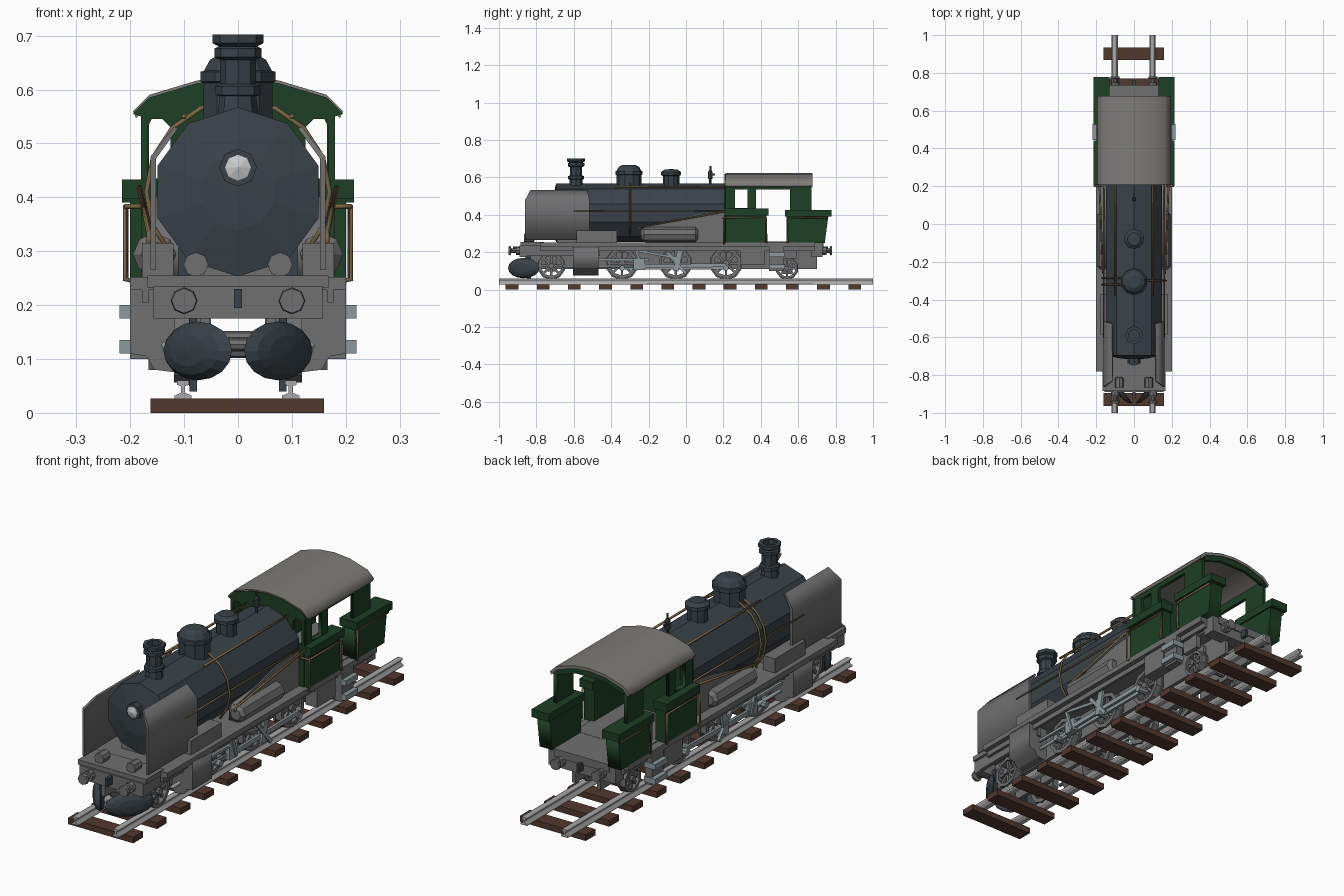
import bpy, bmesh
from math import sin, cos, pi, radians, atan2, hypot
from mathutils import Matrix, Vector

if "Cube" in bpy.data.objects:
    bpy.data.objects.remove(bpy.data.objects["Cube"])

def mat(name, c):
    m = bpy.data.materials.new(name)
    m.diffuse_color = (*c, 1)
    m.use_nodes = True
    m.node_tree.nodes["Principled BSDF"].inputs["Base Color"].default_value = m.diffuse_color
    return m

DARK = mat("dark_iron", (.042, .055, .065))
GREEN = mat("green_paint", (.013, .05, .018))
BRASS = mat("brass", (.2, .13, .06))
WOOD = mat("sleeper_wood", (.085, .04, .028))
GREY = mat("frame_grey", (.16, .16, .165))
STEEL = mat("steel", (.27, .32, .34))
RAIL = mat("rail_steel", (.4, .4, .4))
ROOF = mat("roof_grey", (.21, .2, .185))
WHITE = mat("lamp_glass", (.7, .7, .7))

def finish(name, bm, m):
    bmesh.ops.remove_doubles(bm, verts=bm.verts, dist=1e-5)
    bmesh.ops.recalc_face_normals(bm, faces=bm.faces)
    me = bpy.data.meshes.new(name)
    bm.to_mesh(me)
    bm.free()
    me.materials.append(m)
    ob = bpy.data.objects.new(name, me)
    bpy.context.collection.objects.link(ob)
    return ob

def box(name, x, y, z, m=GREY):
    bm = bmesh.new()
    bmesh.ops.create_cube(bm, size=1)
    for v in bm.verts:
        v.co = [(a + b) / 2 + c * (b - a) for (a, b), c in zip((x, y, z), v.co)]
    return finish(name, bm, m)

def sides(name, x, y, z, m=GREY):
    for s, t in ((1, "right_"), (-1, "left_")):
        box(t + name, sorted((s * x[0], s * x[1])), y, z, m)

def lathe_bm(bm, prof, n, loc, axis, ring=False):
    rows = []
    for r, h in prof:
        row = []
        for i in range(n):
            a = 2 * pi * i / n
            p = {'z': (r * sin(a), r * cos(a), h), 'y': (r * sin(a), h, r * cos(a)),
                 'x': (h, r * sin(a), r * cos(a))}[axis]
            row.append(bm.verts.new(Vector(loc) + Vector(p)))
        rows.append(row)
    pairs = list(zip(rows, rows[1:])) + ([(rows[-1], rows[0])] if ring else [])
    for a, b in pairs:
        for i in range(n):
            j = (i + 1) % n
            bm.faces.new((a[i], a[j], b[j], b[i]))
    if not ring:
        for row, p in ((rows[0], prof[0]), (rows[-1], prof[-1])):
            if p[0] > 1e-4:
                bm.faces.new(row)

def lathe(name, prof, n, loc, axis, m=GREY):
    bm = bmesh.new()
    lathe_bm(bm, prof, n, loc, axis)
    return finish(name, bm, m)

def from_curve(name, cu, m, place=lambda c: c):
    tmp = bpy.data.objects.new("tmp", cu)
    me = bpy.data.meshes.new_from_object(tmp)
    bm = bmesh.new()
    bm.from_mesh(me)
    for v in bm.verts:
        v.co = place(v.co.copy())
    bpy.data.objects.remove(tmp)
    return finish(name, bm, m)

def spline(cu, pts, closed):
    sp = cu.splines.new('POLY')
    sp.points.add(len(pts) - 1)
    for p, c in zip(sp.points, pts):
        p.co = (*c, 0, 1) if len(c) == 2 else (*c, 1)
    sp.use_cyclic_u = closed

def plate(name, loops, axis, a, b, m=GREY):
    # outline plus holes, extruded along x or y from a to b
    cu = bpy.data.curves.new(name, 'CURVE')
    cu.dimensions, cu.fill_mode, cu.extrude = '2D', 'BOTH', abs(b - a) / 2
    for l in loops:
        spline(cu, l, True)
    mid = (a + b) / 2
    return from_curve(name, cu, m, lambda c: (c.x, c.z + mid, c.y) if axis == 'y' else (c.z + mid, c.x, c.y))

def pipe(name, pts, r=.005, m=BRASS):
    cu = bpy.data.curves.new(name, 'CURVE')
    cu.dimensions, cu.bevel_depth, cu.bevel_resolution, cu.use_fill_caps = '3D', r, 1, True
    spline(cu, pts, False)
    return from_curve(name, cu, m)

def bar(name, x, p, q, w=.018, t=.012, m=STEEL):
    # flat rod between two (y, z) points
    dy, dz = q[0] - p[0], q[1] - p[1]
    M = (Matrix.Translation((x, (p[0] + q[0]) / 2, (p[1] + q[1]) / 2)) @
         Matrix.Rotation(atan2(dz, dy), 4, 'X') @ Matrix.Diagonal((t, hypot(dy, dz), w, 1)))
    bm = bmesh.new()
    bmesh.ops.create_cube(bm, size=1, matrix=M)
    return finish(name, bm, m)

# Track
for i in range(12):
    y = -.93 + i * .1665
    box("sleeper", (-.162, .16), (y - .034, y + .034), (0, .027), WOOD)
for x in (-.102, .098):
    h = [(.016, .026), (.016, .032), (.004, .037), (.004, .05), (.011, .052), (.011, .06)]
    plate("rail", [[(x + a, z) for a, z in h] + [(x - a, z) for a, z in h[::-1]]], 'y', -1, 1, RAIL)

# Boiler, chimney and domes
lathe("boiler", [(0, -.715), (.07, -.713), (.157, -.695), (.157, .215)], 10, (0, 0, .41), 'y', DARK)
lathe("headlamp_rim", [(.035, -.7), (.035, -.738), (.027, -.738)], 8, (0, 0, .455), 'y', DARK)
lathe("headlamp_glass", [(.025, -.73), (.025, -.742), (0, -.75)], 8, (0, 0, .455), 'y', WHITE)
lathe("chimney", [(.04, .53), (.034, .588), (.042, .59), (.042, .606), (.033, .61), (.033, .655), (.044, .66),
                  (.044, .676), (.036, .68), (.047, .686), (.047, .702), (.03, .702), (.03, .68)],
      8, (0, -.588, 0), 'z', DARK)
lathe("steam_dome", [(.067, .5), (.067, .612), (.073, .615), (.073, .633), (.066, .635), (.055, .655),
                     (.033, .667), (0, .667)], 10, (0, -.305, 0), 'z', DARK)
lathe("sand_dome", [(.044, .52), (.044, .608), (.053, .612), (.053, .628), (.035, .642), (0, .644)],
      10, (0, -.08, 0), 'z', DARK)
lathe("whistle", [(.006, .55), (.006, .59), (.012, .592), (.012, .63), (.005, .64), (.005, .66)], 8, (0, .13, 0), 'z', DARK)
box("whistle_lever", (-.004, .004), (.13, .155), (.61, .62), DARK)
box("smokebox_saddle", (-.09, .09), (-.69, -.42), (.245, .31))
box("firebox", (-.145, .145), (.04, .21), (.24, .4), DARK)

# Frames and running boards
box("main_board", (-.2, .2), (-.78, .69), (.228, .252))
box("front_apron", (-.168, .168), (-.885, -.76), (.233, .255))
box("front_beam", (-.157, .157), (-.89, -.85), (.175, .235))
box("rear_platform", (-.135, .135), (.5, .735), (.22, .255))
box("rear_beam", (-.165, .165), (.67, .73), (.175, .25))
sides("frame_plate", (.052, .07), (-.86, .7), (.11, .235))
sides("valance", (.165, .178), (-.78, .69), (.205, .23))
sides("front_side_frame", (.14, .157), (-.86, -.46), (.18, .235))

# Undercarriage, repeated on both sides
def wheel(name, y, r, s):
    z, x = .056 + r, s * .105
    bm = bmesh.new()
    lathe_bm(bm, [(r, -.014), (r, .014), (r * .78, .014), (r * .78, -.014)], 10, (x, y, z), 'x', True)
    lathe_bm(bm, [(r * 1.07, -s * .022), (r * 1.07, -s * .014), (r * .8, -s * .014), (r * .8, -s * .022)],
             10, (x, y, z), 'x', True)
    lathe_bm(bm, [(r * .22, -.018), (r * .22, .02)], 8, (x, y, z), 'x')
    for k in range(4):
        bmesh.ops.create_cube(bm, size=1, matrix=Matrix.Translation((x, y, z)) @
                              Matrix.Rotation(k * pi / 4, 4, 'X') @ Matrix.Diagonal((.012, .013, r * 1.7, 1)))
    finish(name, bm, GREY)

AXLES = [("leading", -.72, .071), ("driving_a", -.342, .084), ("driving_b", -.055, .084),
         ("driving_c", .214, .084), ("trailing", .54, .058)]
for n, y, r in AXLES:
    lathe(n + "_axle", [(.012, -.1), (.012, .1)], 8, (0, y, .056 + r), 'x')
    sides(n + "_axlebox", (.05, .085), (y - .03, y + .03), (.056 + r - .03, .2))
for s, t in ((1, "right_"), (-1, "left_")):
    for n, y, r in AXLES:
        wheel(t + n + "_wheel", y, r, s)
    # Cylinder, rods and valve gear
    plate(t + "cylinder", [[(s * a, b) for a, b in ((.1, .235), (.2, .235), (.2, .11), (.17, .105), (.155, .08),
          (.115, .075), (.1, .1))]], 'y', -.605, -.468)
    pipe(t + "piston_rod", [(s * .135, -.66, .125), (s * .135, -.25, .125)], .008, STEEL)
    bar(t + "coupling_rod", s * .13, (-.342, .115), (.214, .115), .016)
    bar(t + "connecting_rod", s * .148, (-.25, .125), (.214, .13), .02)
    bar(t + "slide_bar", s * .14, (-.468, .16), (-.2, .16), .012)
    bar(t + "crosshead", s * .145, (-.28, .135), (-.22, .135), .06, .02)
    bar(t + "link_arm", s * .158, (-.055, .1), (-.03, .21), .03)
    bar(t + "radius_rod", s * .155, (-.27, .21), (-.03, .165), .013)
    bar(t + "return_crank", s * .16, (-.1, .2), (.0, .085), .016)
    bar(t + "combination_lever", s * .155, (-.27, .215), (-.235, .11), .014)
    for y in (-.342, -.055, .214):
        lathe(t + "crank_pin", [(.015, .11), (.015, .158)] if s > 0 else [(.015, -.158), (.015, -.11)],
              8, (0, y, .115), 'x', STEEL)
    # Buffers and lamps
    for n, y0, d in (("front", -.87, -1), ("rear", .72, 1)):
        k = .8 if d < 0 else .6
        lathe(t + n + "_buffer", [(.022, y0), (.022, y0 + d * .05 * k), (.012, y0 + d * .05 * k), (.012, y0 + d * .08 * k),
              (.025, y0 + d * .085 * k), (.023, y0 + d * .1 * k)], 8, (s * .1, 0, .208), 'y')
    lathe(t + "front_lamp", [(.018, -.865), (.023, -.865), (.023, -.815), (.012, -.81)], 8, (s * .078, 0, .275), 'y', GREY)
    # V-shaped plough blade and its bracket
    bl = lathe(t + "plough_blade", [(0, -.016), (.055, -.012), (.085, -.004), (.105, .012), (.098, .016), (0, .004)],
               16, (0, 0, 0), 'y', DARK)
    bl.scale, bl.rotation_euler = (1, 1, .52), (0, 0, s * radians(53))
    bl.location = (s * .084, -.875, .115)
    box(t + "plough_bracket", (s * .083 - .007, s * .083 + .007), (-.85, -.83), (.04, .2), DARK)
    # Smoke deflector
    prof = [(.152, .265), (.152, .472), (.112, .527), (.118, .532), (.162, .476), (.162, .265)]
    d = plate(t + "smoke_deflector", [[(s * a, b) for a, b in prof]], 'y', -.862, -.515)
    for v in d.data.vertices:    # chamfered upper corners
        if v.co.z > .5:
            v.co.y += .03 if v.co.y < -.7 else -.012
    # Tank, boxes and sloped cover beside the boiler
    lathe(t + "air_tank", [(.025, -.24), (.04, -.225), (.04, .05), (.025, .065)], 8, (s * .155, 0, .294), 'y')
    plate(t + "sloped_cover", [[(-.22, .25), (.21, .25), (.21, .41), (.06, .4), (-.22, .335)]], 'x', s * .11, s * .155)
    # Brass pipes
    for y in ((-.3,) if s > 0 else (-.285, -.32)):
        arc = [(s * .17 * sin(radians(a)), y, .41 + .17 * cos(radians(a))) for a in range(24, 136, 22)]
        pipe(t + "boiler_band_pipe", [(s * .03, y, .572)] + arc)
    pipe(t + "upper_pipe", [(s * .1, -.38, .55), (s * .1, .21, .55)])
    pipe(t + "long_pipe", [(s * .16, -.6, .42), (s * .16, .21, .42)], .004)
    pipe(t + "sloped_pipe", [(s * .165, -.26, .315), (s * .165, -.25, .333), (s * .183, .21, .418)])
    pipe(t + "front_panel_trim", [(s * .17, .2, .383), (s * .208, .2, .383), (s * .208, .43, .383), (s * .208, .43, .25)])
    pipe(t + "front_panel_rail", [(s * .19, .203, .383), (s * .21, .203, .383), (s * .21, .203, .248), (s * .195, .203, .245)])
    pipe(t + "bunker_trim", [(s * .208, .543, .25), (s * .208, .54, .383), (s * .208, .757, .383)])
    # Cab side: panel, pillars with window, rear bunker
    plate(t + "cab_upper_side", [[(.21, .4), (.375, .4), (.375, .535), (.555, .535), (.555, .4), (.672, .4), (.672, .57),
          (.21, .57)], [(.262, .435), (.262, .535), (.33, .535), (.33, .435)]], 'x', s * .165, s * .18, GREEN)
    plate(t + "rear_bunker", [[(.542, .25), (.742, .25), (.762, .4), (.536, .4)]], 'x', s * .137, s * .2, GREEN)
sides("cab_panel", (.15, .2), (.21, .43), (.25, .4), GREEN)
sides("cab_panel_rim", (.15, .215), (.207, .442), (.397, .433), GREEN)
sides("bunker_rim", (.13, .215), (.528, .777), (.39, .425), GREEN)
sides("running_board_box", (.12, .178), (-.585, -.37), (.25, .315))
sides("under_box", (.13, .185), (.29, .42), (.13, .23))
sides("step_hanger", (.165, .2), (.445, .525), (.1, .235))
sides("upper_step", (.165, .22), (.445, .53), (.175, .2), STEEL)
sides("lower_step", (.165, .22), (.445, .53), (.11, .135), STEEL)
sides("trailing_spring", (.12, .14), (.5, .59), (.165, .23))
box("coupling_hook", (-.007, .007), (-.925, -.88), (.195, .23), DARK)
box("rear_hook", (-.007, .007), (.72, .76), (.195, .23), DARK)

# Cab front wall with arched windows, rear arch, roof
top = [(-.195, .555), (-.165, .585), (-.075, .612), (0, .619), (.075, .612), (.165, .585), (.195, .555)]
def window(s):
    return [(s * a, z) for a, z in ((.125, .435), (.168, .435), (.168, .53), (.16, .545), (.14, .545), (.125, .53))]
plate("cab_front_wall", [top + [(.18, .55), (.18, .25), (-.18, .25), (-.18, .55)], window(1), window(-1)],
      'y', .206, .222, GREEN)
plate("rear_roof_arch", [top + [(.165, .55), (.07, .582), (-.07, .582), (-.165, .55)]], 'y', .658, .672, GREEN)
plate("cab_roof", [[(x, z + .005) for x, z in top] + [(x * .97, z - .008) for x, z in top[::-1]]], 'y', .21, .677, ROOF)
box("cab_floor", (-.165, .165), (.21, .55), (.225, .256))
